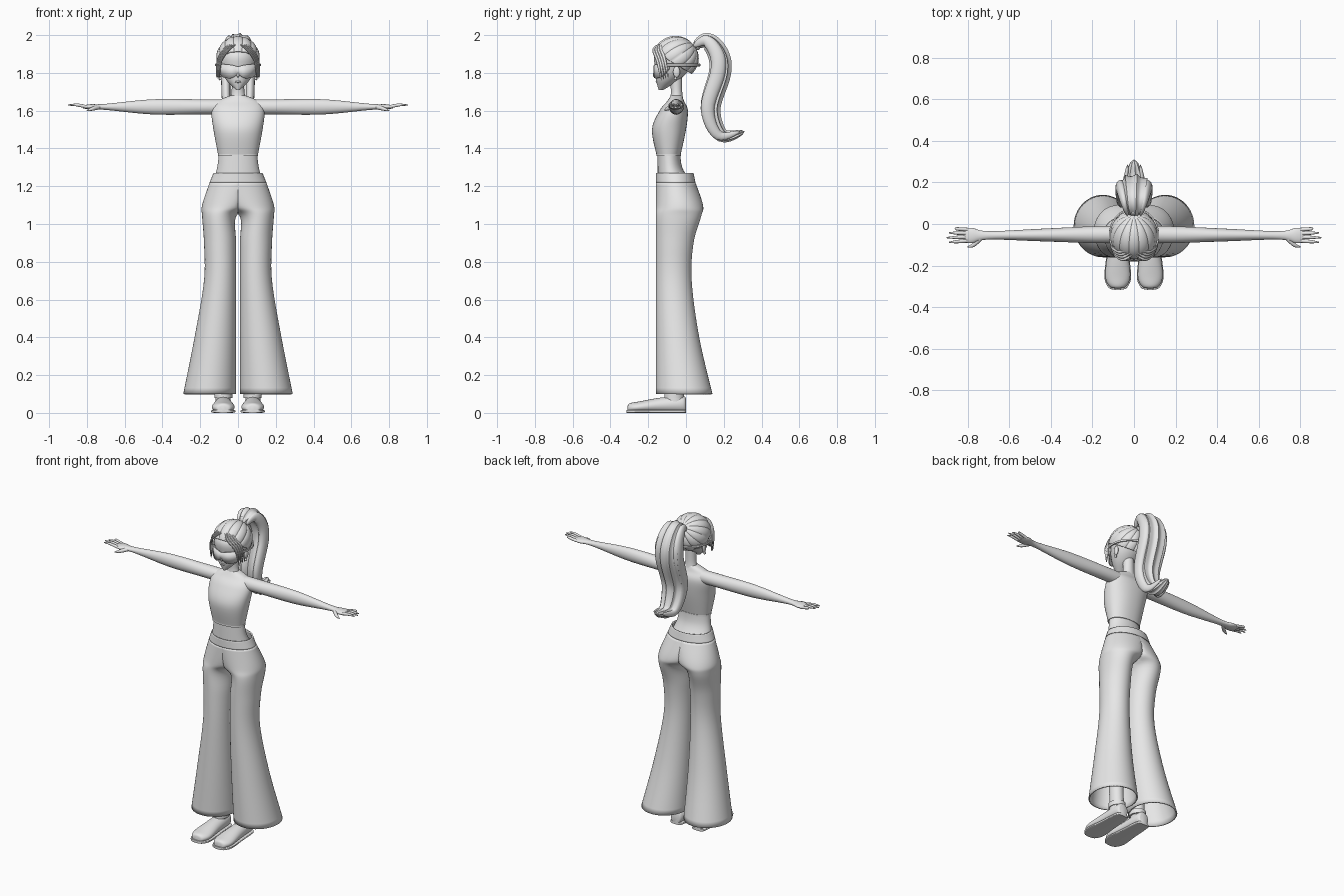
import bpy, bmesh, math
from mathutils import Vector, Matrix

if "Cube" in bpy.data.objects:
    bpy.data.objects.remove(bpy.data.objects["Cube"])

grey = bpy.data.materials.new("plain_grey")
grey.use_nodes = True
grey.diffuse_color = (.8, .8, .8, 1)
grey.node_tree.nodes["Principled BSDF"].inputs["Base Color"].default_value = grey.diffuse_color
X, Y, Z = Matrix.Identity(3)
parts = []


def finish(name, bm, mirror=False, thickness=0):
    """Turn a bmesh into a named part, optionally mirrored and given a wall."""
    bmesh.ops.recalc_face_normals(bm, faces=bm.faces)
    mesh = bpy.data.meshes.new(name)
    bm.to_mesh(mesh)
    bm.free()
    mesh.materials.append(grey)
    part = bpy.data.objects.new(name, mesh)
    bpy.context.collection.objects.link(part)
    if thickness:
        wall = part.modifiers.new("Wall", 'SOLIDIFY')
        wall.thickness, wall.offset = thickness, -1
    if mirror:
        part.modifiers.new("Mirror", 'MIRROR')
    parts.append(part)


def smooth_rows(rows, steps):
    """Catmull-Rom interpolation of every value in the rows."""
    last = len(rows) - 1
    result = []
    for i in range(last):
        before, start, end, after = (rows[max(0, min(last, i + k))] for k in (-1, 0, 1, 2))
        for s in range(steps):
            t = s / steps
            result.append([b + t / 2 * (c - a + t * (2 * a - 5 * b + 4 * c - d
                                                     + t * (3 * b - a - 3 * c + d)))
                           for a, b, c, d in zip(before, start, end, after)])
    return result + [rows[last]]


def sweep(name, rows, side=X, axis=None, sides=32, steps=6, power=1, ribs=0,
          caps=True, mirror=False, thickness=0, limit=None):
    """Loft rings of (x, y, z, radius along side, radius across)."""
    rows = smooth_rows(rows, steps)
    centres = [Vector(row[:3]) for row in rows]
    bm = bmesh.new()
    rings = []
    for i, (centre, row) in enumerate(zip(centres, rows)):
        along = axis or (centres[min(i + 1, len(rows) - 1)] - centres[max(i - 1, 0)]).normalized()
        u = (side - along * side.dot(along)).normalized()
        v = along.cross(u)
        ring = []
        for k in range(sides):
            angle = math.tau * k / sides
            cu, cv = (math.copysign(abs(f) ** power, f) for f in (math.cos(angle), math.sin(angle)))
            groove = 1 - abs(math.sin(angle * ribs / 2)) / 5
            offset = u * cu * max(row[3], .001) + v * cv * max(row[4], .001)
            point = centre + offset * groove
            ring.append(bm.verts.new(limit(point) if limit else point))
        rings.append(ring)
    for low, high in zip(rings, rings[1:]):
        for k in range(sides):
            bm.faces.new((low[k - 1], low[k], high[k], high[k - 1]))
    if caps:
        bm.faces.new(rings[0])
        bm.faces.new(rings[-1])
    finish(name, bm, mirror, thickness)


def column(name, rows, **options):
    """Upright loft from silhouette rows of (height, inner x, outer x, front y, back y)."""
    rings = [((inner + outer) / 2, (front + back) / 2, z, (outer - inner) / 2, (back - front) / 2)
             for z, inner, outer, front, back in rows]
    sweep(name, rings, axis=Z, sides=48, **options)


def centred(name, rows, **options):
    """Upright loft, symmetric in x, from rows of (height, half width, front y, back y)."""
    column(name, [(z, -half, half, front, back) for z, half, front, back in rows], **options)


def strand(name, path, width, depth, skew=1, **options):
    """Tube that swells from nothing and tapers to a tip."""
    path = smooth_rows(path, 6)
    rows = []
    for i, point in enumerate(path):
        swell = max(math.sin(math.pi * (i / (len(path) - 1)) ** skew), 0) ** .6
        rows.append((*point, width * swell, depth * swell))
    sweep(name, rows, steps=1, **options)


def ball(name, place, size, mirror=False):
    bm = bmesh.new()
    bmesh.ops.create_uvsphere(bm, u_segments=16, v_segments=10, radius=1)
    bm.transform(Matrix.Translation(place) @ Matrix.Diagonal((*size, 1)))
    finish(name, bm, mirror)


# Flared trousers: one half, flattened against the middle plane, then mirrored
front = -.16
column("flared_trousers", [
    (.1, .01, .29, front, .14), (.4, .01, .23, front, .07), (.7, .01, .18, front, .03),
    (.9, .01, .18, front, .04), (1.04, .01, .19, front, .08), (1.1, -.08, .19, front, .09),
    (1.22, -.15, .15, front, .05)],
    caps=False, mirror=True, thickness=.008, limit=lambda p: Vector((max(p.x, 0), p.y, p.z)))
centred("waistband", [(1.22, .15, front, .05), (1.27, .13, front, .04)], caps=False, thickness=.008)

# Torso and neck
centred("midriff", [(1.2, .14, -.15, .04), (1.3, .11, -.15, -.02), (1.4, .1, -.15, -.03)])
centred("crop_top", [(1.36, .104, -.155, -.03), (1.5, .13, -.18, 0), (1.6, .14, -.14, .01),
                     (1.65, .11, -.1, -.01), (1.68, .04, -.08, -.02)], power=.9)
centred("top_hem", [(1.36, .107, -.157, -.026), (1.37, .107, -.157, -.026)], power=.9)
centred("neck", [(1.64, .05, -.09, -.01), (1.7, .034, -.08, -.02), (1.8, .034, -.09, -.02)])

# Arms and hands
sweep("arm", [(x, -.05 - x / 150, 1.62, deep, tall) for x, deep, tall in
              ((.09, .04, .04), (.2, .04, .04), (.45, .03, .04), (.7, .02, .016),
               (.78, .037, .014), (.82, .03, .008))], side=Y, axis=X, mirror=True)
for i, name in enumerate(("little", "ring", "middle", "index")):
    spread = i - 1.5
    tip = .9 - .01 * (spread - .5) ** 2
    y = -.054 - .018 * spread
    sweep(name + "_finger", [(.8, y, 1.62, .009, .009), (.85, y - spread / 400, 1.63, .008, .008),
                             (tip, y - spread / 200, 1.63, .003, .003)],
          side=Y, sides=10, mirror=True)
sweep("thumb", [(.73, -.06, 1.62, .012, .012), (.77, -.1, 1.61, .01, .01), (.8, -.11, 1.6, .003, .003)],
      side=Z, sides=10, mirror=True)

# Lower legs and shoes
leg_x = .078
column("lower_leg", [(.05, .04, .12, -.11, -.01), (.2, .04, .12, -.11, -.02), (.5, .05, .14, -.12, 0)], mirror=True)
column("ankle_cuff", [(.08, .03, .125, -.115, -.01), (.11, .03, .125, -.115, -.01)], mirror=True)
foot = [(0, .02, .07), (-.02, .04, .09), (-.14, .05, .08), (-.25, .06, .06), (-.3, .04, .05), (-.31, .01, .03)]
sweep("shoe", [(leg_x, y, top / 2, half, top / 2) for y, half, top in foot], axis=-Y, mirror=True,
      limit=lambda p: Vector((p.x, p.y, max(p.z, .01))))
sweep("shoe_sole", [(leg_x, y * 1.02, .008, half + .004, .008) for y, half, top in foot],
      axis=-Y, power=.4, mirror=True)

# Head and face
centred("head", [(1.71, .01, -.145, -.12), (1.76, .06, -.158, -.04), (1.82, .09, -.162, .02),
                 (1.9, .1, -.165, .06), (1.98, .03, -.09, -.02)])
ball("nose", (0, -.164, 1.79), (.008, .012, .014))
ball("lips", (0, -.153, 1.753), (.017, .008, .006))
ball("ear", (.094, -.05, 1.805), (.009, .018, .03), mirror=True)
ball("earring", (.094, -.056, 1.77), (.008, .008, .008), mirror=True)

# Wraparound visor with a nose notch, and its strap
head_y = -.053
bm = bmesh.new()
columns = []
for i in range(33):
    f = i / 16 - 1
    angle = f * math.radians(72)
    notch = math.exp(-(f * 6) ** 2)
    top = 1.84 + .01 * abs(f) - .006 * notch
    low = 1.77 + .05 * f ** 4 + .02 * notch
    columns.append([bm.verts.new((.113 * math.sin(angle), head_y - .12 * math.cos(angle), z))
                    for z in (top, low)])
for (a, b), (c, d) in zip(columns, columns[1:]):
    bm.faces.new((a, c, d, b))
finish("visor", bm, thickness=.007)
turns = [math.radians(60 + 10 * i) for i in range(25)]
sweep("visor_strap", [(.117 * math.sin(a), head_y - .126 * math.cos(a), 1.842, .007, .004) for a in turns],
      side=Z, sides=8, power=.5)

# Swept-back hair: a shell ribbed towards the ponytail and trimmed on the hairline
bm = bmesh.new()
bmesh.ops.create_uvsphere(bm, u_segments=112, v_segments=32, radius=1)
for vert in bm.verts:
    rib = abs(math.sin(7 * math.atan2(vert.co.y, vert.co.x))) ** .6
    vert.co *= .98 + .04 * rib * vert.co.xy.length
swept = Z.rotation_difference(Vector((0, .8, .6))).to_matrix().to_4x4()
bm.transform(Matrix.Translation((0, head_y, 1.88)) @ Matrix.Diagonal((.113, .12, .114, 1)) @ swept)
bmesh.ops.bisect_plane(bm, geom=bm.verts[:] + bm.edges[:] + bm.faces[:], plane_co=(0, .02, 1.8),
                       plane_no=(0, .6, 1), clear_inner=True)
finish("hair_cap", bm, thickness=.008)

# Loose fringe strands framing the face
for i in range(4):
    shift = Vector((.4, 1, .4)) * i * .012
    path = [Vector(p) + shift for p in ((.01, -.15, 1.95), (.05, -.17, 1.92), (.09, -.15, 1.86), (.1, -.13, 1.76))]
    strand("fringe_strand", path, .009, .006, side=Y, sides=8, mirror=True)

# Ponytail, its tie and split side strands
ball("hair_tie", (0, .06, 1.95), (.03, .02, .03))
tail = [(.04, 1.94), (.11, 1.97), (.17, 1.9), (.18, 1.8), (.13, 1.61), (.19, 1.47), (.31, 1.49)]
strand("ponytail", [(0, y, z) for y, z in tail], .085, .06, skew=.9, sides=72, ribs=9)
strand("ponytail_side_strand", [(.03 + .035 * math.sin(i * math.pi / 6), y - i * .004, z)
                                for i, (y, z) in enumerate(tail)],
       .025, .04, skew=.9, sides=16, mirror=True)

# Smooth shading with crisp edges kept
bpy.ops.object.select_all(action='DESELECT')
for part in parts:
    part.select_set(True)
bpy.context.view_layer.objects.active = parts[0]
bpy.ops.object.shade_smooth_by_angle(angle=math.radians(40))
